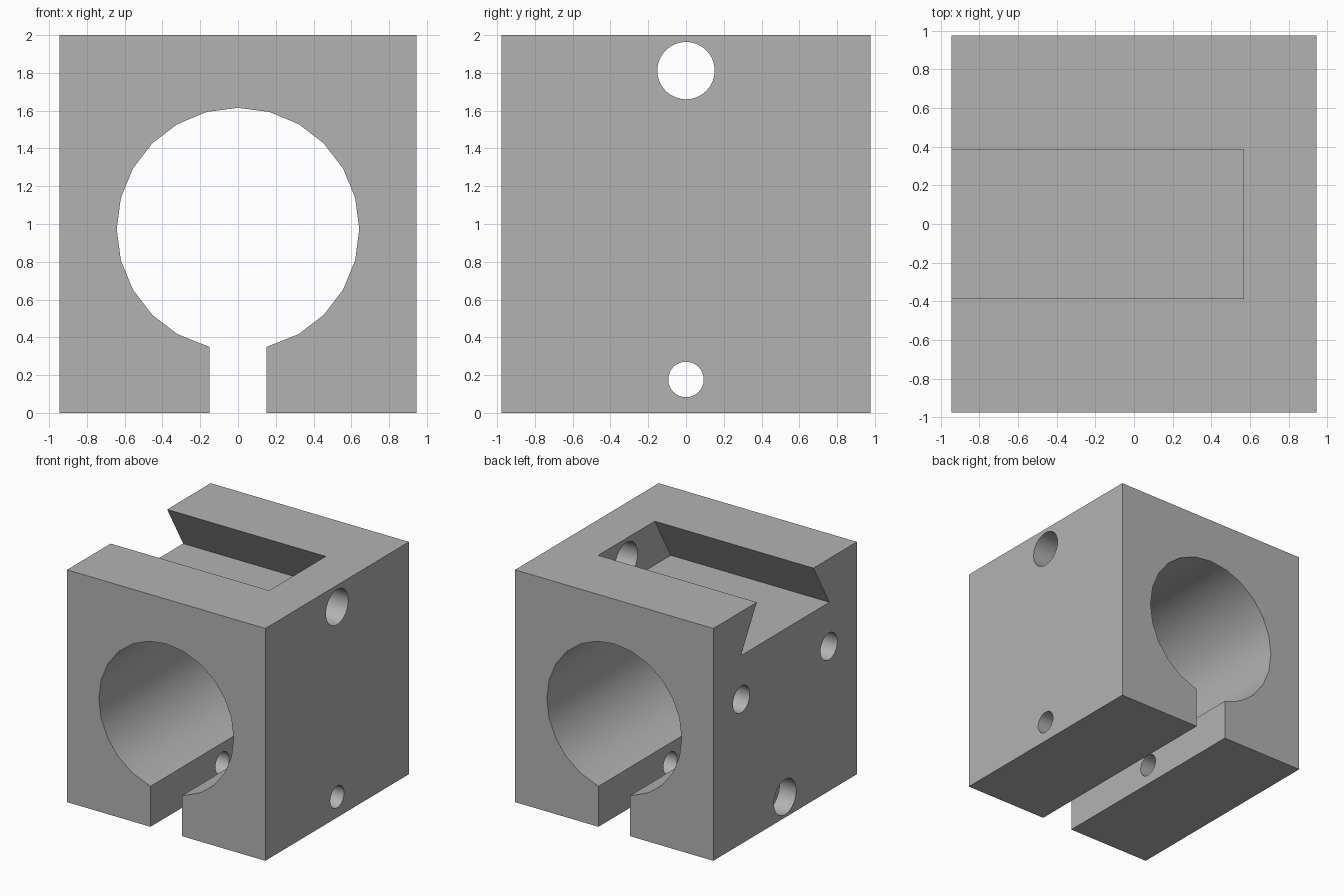
import bpy, math
from mathutils import Vector

cube = bpy.data.objects.get("Cube")
if cube:
    bpy.data.objects.remove(cube, do_unlink=True)

HX, HY, H = 0.944, 0.976, 2.0     # half width, half depth, height
BORE_R, BORE_Z = 0.642, 0.973
GAP = 0.15                        # half width of the clamp gap
AXES = {"x": (Vector((0, 1, 0)), Vector((0, 0, 1)), Vector((1, 0, 0))),
        "y": (Vector((1, 0, 0)), Vector((0, 0, 1)), Vector((0, 1, 0)))}

grey = bpy.data.materials.new("plain grey")
grey.use_nodes = True
colour = (0.45, 0.45, 0.45, 1)
grey.diffuse_color = colour
grey.node_tree.nodes["Principled BSDF"].inputs["Base Color"].default_value = colour


def prism(name, outline, axis, start, end):
    """Extrude a 2D outline along the x or y axis."""
    u, v, w = AXES[axis]
    n = len(outline)
    verts = [u * a + v * b + w * t for t in (start, end) for a, b in outline]
    faces = [list(range(n)), list(range(n, 2 * n))]
    faces += [[i, (i + 1) % n, (i + 1) % n + n, i + n] for i in range(n)]
    mesh = bpy.data.meshes.new(name)
    mesh.from_pydata(verts, [], faces)
    obj = bpy.data.objects.new(name, mesh)
    bpy.context.collection.objects.link(obj)
    bpy.context.view_layer.objects.active = obj
    bpy.ops.object.mode_set(mode="EDIT")
    bpy.ops.mesh.select_all(action="SELECT")
    bpy.ops.mesh.normals_make_consistent(inside=False)
    bpy.ops.object.mode_set(mode="OBJECT")
    mesh.materials.append(grey)
    return obj


def circle(a, b, r, sides=32):
    return [(a + r * math.cos(math.tau * i / sides),
             b + r * math.sin(math.tau * i / sides)) for i in range(sides)]


def cut(obj, cutter):
    mod = obj.modifiers.new("cut", "BOOLEAN")
    mod.operation = "DIFFERENCE"
    mod.solver = "EXACT"
    mod.object = cutter
    bpy.context.view_layer.objects.active = obj
    bpy.ops.object.modifier_apply(modifier=mod.name)
    bpy.data.objects.remove(cutter, do_unlink=True)


# Block with the round bore and clamp gap in one front profile
drop = math.sqrt(BORE_R ** 2 - GAP ** 2)
bore = [p for p in circle(0, BORE_Z, BORE_R, 24)
        if not (abs(p[0]) < BORE_R * 0.27 and p[1] < BORE_Z)]
# start the arc at the right side of the gap and go up and over
bore.sort(key=lambda p: (math.atan2(p[1] - BORE_Z, p[0]) + math.pi / 2) % math.tau)
lip = BORE_Z - drop
outline = [(GAP, 0), (GAP, lip)] + bore + [(-GAP, lip), (-GAP, 0),
           (-HX, 0), (-HX, H), (HX, H), (HX, 0)]
block = prism("clamp_block", outline, "y", -HY, HY)

# Dovetail slot in the top, open on the -x side
cut(block, prism("dovetail_cutter",
                 [(-0.602, 1.623), (0.602, 1.623), (0.385 - 0.0575, 2.1), (0.0575 - 0.385, 2.1)],
                 "x", -HX - 0.1, 0.567))

# Holes along x: name, y, z, radius, start, end
holes = [("end_wall_hole", 0, 1.812, 0.152, 0.45, HX + 0.1),
         ("clamp_screw_hole", 0, 0.177, 0.094, -HX - 0.1, HX + 0.1),
         ("clamp_screw_counterbore", 0, 0.177, 0.152, -HX - 0.1, -HX + 0.16)]
holes += [("blind_hole", s * 0.596, 1.245, 0.115, -HX - 0.1, -HX + 0.25) for s in (-1, 1)]
for name, y, z, r, start, end in holes:
    cut(block, prism(name, circle(y, z, r), "x", start, end))

# Smooth the round walls, keep the edges sharp
bpy.ops.object.select_all(action="DESELECT")
block.select_set(True)
bpy.context.view_layer.objects.active = block
bpy.ops.object.shade_smooth_by_angle(angle=math.radians(30))
